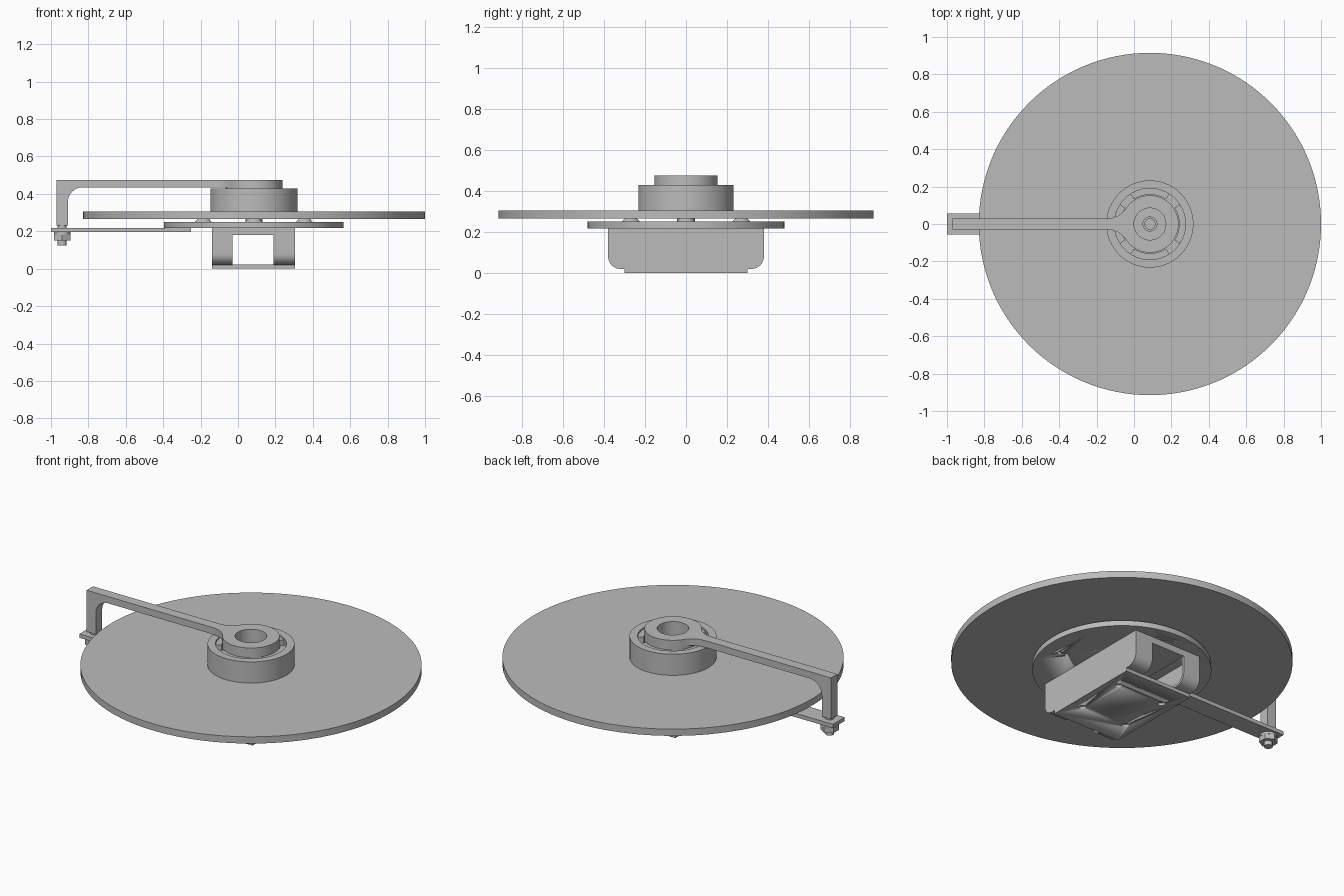
import bpy
import bmesh
from math import sin, cos, pi, radians, sqrt, atan2

old = bpy.data.objects.get("Cube")
if old:
    bpy.data.objects.remove(old, do_unlink=True)

CX = 0.085   # axis of the disc and hub

grey = bpy.data.materials.new("metal grey")
grey.use_nodes = True
GREY = (0.5, 0.5, 0.5, 1)
grey.diffuse_color = GREY
grey.node_tree.nodes["Principled BSDF"].inputs["Base Color"].default_value = GREY


def finish(bm, name):
    bmesh.ops.recalc_face_normals(bm, faces=bm.faces[:])
    mesh = bpy.data.meshes.new(name)
    bm.to_mesh(mesh)
    bm.free()
    mesh.materials.append(grey)
    obj = bpy.data.objects.new(name, mesh)
    bpy.context.collection.objects.link(obj)
    bpy.ops.object.select_all(action='DESELECT')
    obj.select_set(True)
    bpy.context.view_layer.objects.active = obj
    bpy.ops.object.shade_smooth_by_angle(angle=radians(35))
    return obj


def extrude(name, outline, axis, lo, hi):
    """Prism of a 2D outline along the given axis."""
    place = {'x': lambda a, b, t: (t, a, b),
             'y': lambda a, b, t: (a, t, b),
             'z': lambda a, b, t: (a, b, t)}[axis]
    bm = bmesh.new()
    face = bm.faces.new([bm.verts.new(place(a, b, lo)) for a, b in outline])
    new = bmesh.ops.extrude_face_region(bm, geom=[face])['geom']
    bmesh.ops.translate(bm, vec=place(0, 0, hi - lo),
                        verts=[v for v in new if isinstance(v, bmesh.types.BMVert)])
    return finish(bm, name)


def box(name, x0, x1, y0, y1, z0, z1):
    return extrude(name, [(x0, y0), (x1, y0), (x1, y1), (x0, y1)], 'z', z0, z1)


def arc(cx, cy, r, a0, a1, n=10):
    angles = [radians(a0 + (a1 - a0) * i / n) for i in range(n + 1)]
    return [(cx + r * cos(a), cy + r * sin(a)) for a in angles]


def cylinder(name, x, y, r, z0, z1, n=32, r_top=None):
    bm = bmesh.new()
    bmesh.ops.create_cone(bm, cap_ends=True, segments=n, radius1=r,
                          radius2=r if r_top is None else r_top, depth=z1 - z0)
    bmesh.ops.translate(bm, vec=(x, y, (z0 + z1) / 2), verts=bm.verts[:])
    return finish(bm, name)


def ring(name, r_in, r_out, z0, z1, n=96):
    bm = bmesh.new()
    section = [(r_in, z0), (r_out, z0), (r_out, z1), (r_in, z1)]
    loops = [[bm.verts.new((CX + r * cos(2 * pi * i / n), r * sin(2 * pi * i / n), z))
              for r, z in section] for i in range(n)]
    for i in range(n):
        a, b = loops[i], loops[(i + 1) % n]
        for k in range(4):
            m = (k + 1) % 4
            bm.faces.new((a[k], a[m], b[m], b[k]))
    return finish(bm, name)


def drill(obj, spots, r, z0, z1):
    for i, (x, y) in enumerate(spots):
        cutter = cylinder(f"{obj.name}_drill_{i}", x, y, r, z0, z1, 16)
        cutter.hide_render = True
        cutter.hide_viewport = True
        mod = obj.modifiers.new("hole", 'BOOLEAN')
        mod.operation = 'DIFFERENCE'
        mod.solver = 'EXACT'
        mod.object = cutter


# Big disc, and the round base plate below it
cylinder("main_disc", CX, 0, 0.915, 0.265, 0.305, 128)
base = cylinder("base_plate", CX, 0, 0.48, 0.218, 0.25, 96)
quarter = [radians(90 * i) for i in range(4)]
drill(base, [(CX + r * cos(a - 0.19), r * sin(a - 0.19))
             for a in quarter for r in (0.34, 0.385)], 0.011, 0.2, 0.24)

# Spacers between plate and disc
for i, a in enumerate(quarter):
    cylinder(f"spacer_{i}", CX + 0.27 * cos(a), 0.27 * sin(a), 0.045, 0.25, 0.266, 24, 0.03)
cylinder("centre_spacer", CX, 0, 0.045, 0.25, 0.266, 24)

# Cup around the hub with four inner segments
ring("hub_cup", 0.19, 0.233, 0.305, 0.43)
ring("cup_floor", 0.15, 0.191, 0.305, 0.37)
for i in range(4):
    mid = 90 * i
    shape = arc(CX, 0, 0.191, mid - 33, mid + 33) + arc(CX, 0, 0.157, mid + 33, mid - 33)
    extrude(f"cup_segment_{i}", shape, 'z', 0.36, 0.42)

# Hub with centre bolt
ring("hub_tube", 0.085, 0.153, 0.305, 0.475)
cylinder("centre_bolt", CX, 0, 0.04, 0.305, 0.36)
cylinder("centre_bolt_tip", CX, 0, 0.03, 0.36, 0.375)

# Upper arm: flared root, then a bar that bends down at the outer end
half, hub, flare = 0.03, 0.153, 0.12
reach = sqrt((hub + flare) ** 2 - (half + flare) ** 2)
lean = atan2(half + flare, reach) * 180 / pi
side = arc(CX - reach, half + flare, flare, -90, -lean)
side.append((CX - 0.11, 0.06))
extrude("upper_arm_root", side + [(x, -y) for x, y in reversed(side)], 'z', 0.435, 0.475)
root = CX - reach
bend = arc(-0.83, 0.355, 0.08, 90, 180)
extrude("upper_arm", [(-0.97, 0.23), (-0.97, 0.475), (root, 0.475), (root, 0.435)]
        + bend + [(-0.91, 0.23)], 'y', -half, half)

# Lower arm and its clamping stud and nut
box("lower_arm", -1.0, -0.25, -0.055, 0.055, 0.195, 0.218)
cylinder("clamp_stud", -0.94, 0, 0.024, 0.125, 0.232, 24)
cylinder("clamp_washer", -0.94, 0, 0.045, 0.18, 0.195, 24)
cylinder("clamp_nut", -0.94, 0, 0.05, 0.15, 0.18, 6)


# Bracket: two channels facing each other on a bottom plate
def u_path(inset):
    h, z, r = 0.38 - inset, 0.02 + inset, 0.06 - inset
    return ([(-h, 0.218)] + arc(-h + r, z + r, r, 180, 270)
            + arc(h - r, z + r, r, 270, 360) + [(h, 0.218)])


wall = 0.015
for name, outer, inner in (("left", 0.305, 0.19), ("right", -0.14, -0.03)):
    web = outer - wall if outer > inner else outer + wall
    extrude(f"bracket_{name}_web", u_path(0), 'x', min(outer, web), max(outer, web))
    extrude(f"bracket_{name}_flange", u_path(0) + u_path(wall)[::-1], 'x',
            min(web, inner), max(web, inner))
box("bracket_bridge", -0.03, 0.19, -0.38, 0.38, 0.18, 0.218)
bottom = box("bracket_bottom", -0.14, 0.305, -0.3, 0.3, 0.0, 0.022)
drill(bottom, [(CX + sx * 0.15, sy * 0.15) for sx in (-1, 1) for sy in (-1, 1)],
      0.02, -0.02, 0.015)
